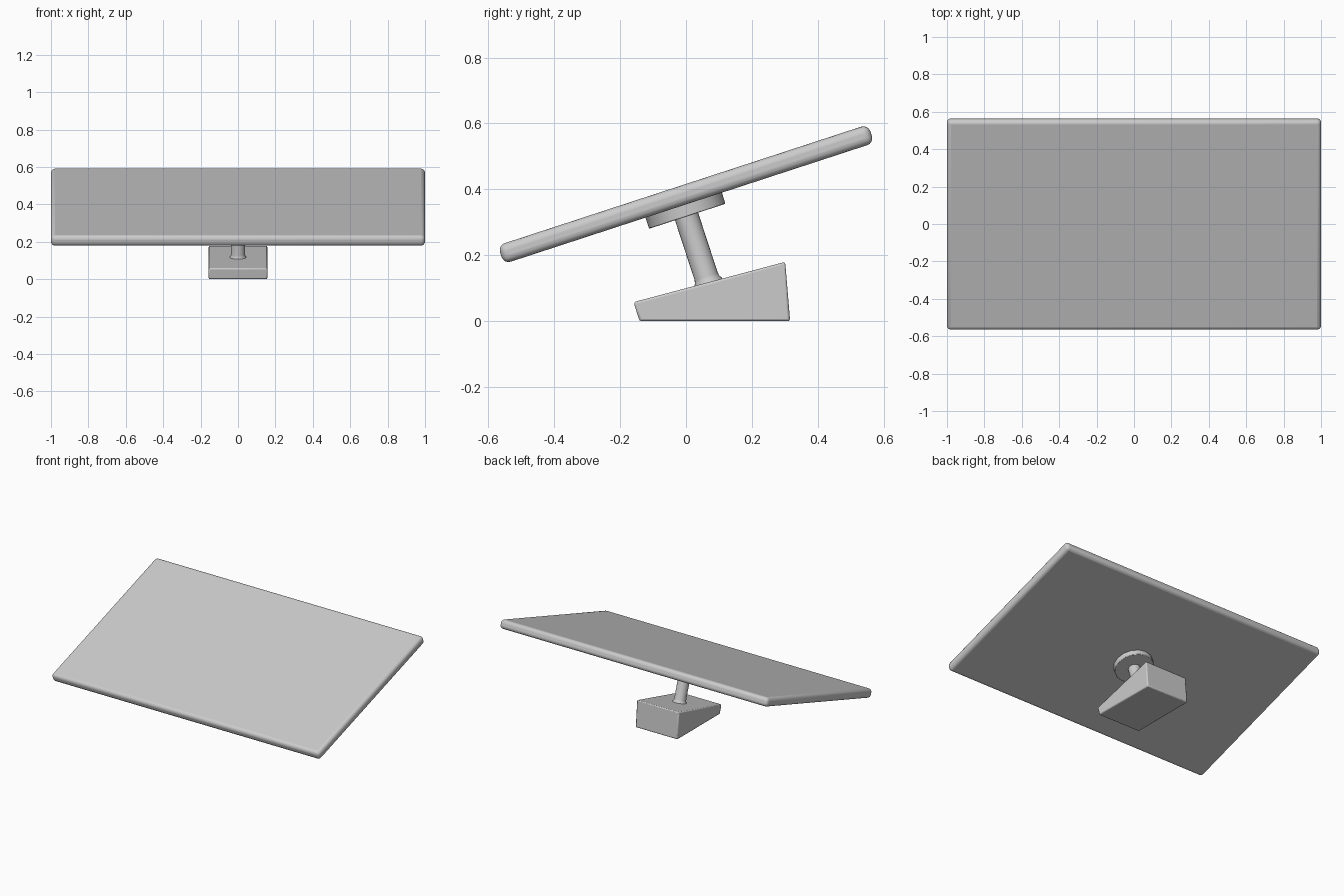
import bpy, bmesh
from math import radians, sin, cos
from mathutils import Matrix, Vector

if "Cube" in bpy.data.objects:
    bpy.data.objects.remove(bpy.data.objects["Cube"])

TILT = radians(18.1)
ROT = Matrix.Rotation(TILT, 4, 'X')
NORMAL = Vector((0, -sin(TILT), cos(TILT)))


def make(name, bm, bevel=0, segments=2):
    bmesh.ops.recalc_face_normals(bm, faces=bm.faces)
    me = bpy.data.meshes.new(name)
    bm.to_mesh(me)
    bm.free()
    ob = bpy.data.objects.new(name, me)
    bpy.context.collection.objects.link(ob)
    if bevel:
        mod = ob.modifiers.new("Bevel", 'BEVEL')
        mod.width = bevel
        mod.segments = segments
        mod.limit_method = 'ANGLE'
    bpy.ops.object.select_all(action='DESELECT')
    ob.select_set(True)
    bpy.context.view_layer.objects.active = ob
    bpy.ops.object.shade_smooth_by_angle(angle=radians(35))
    return ob


def turned(name, profile, origin, sides, bevel=0):
    """Closed solid of revolution: (radius, height) rings along the tilted axis."""
    bm = bmesh.new()
    rings = []
    for r, h in profile:
        ring = bmesh.ops.create_circle(bm, segments=sides, radius=r,
                                       matrix=Matrix.Translation((0, 0, h)))["verts"]
        rings.append(ring)
    for a, b in zip(rings, rings[1:]):
        for i in range(sides):
            j = (i + 1) % sides
            bm.faces.new((a[i], a[j], b[j], b[i]))
    bm.faces.new(rings[0])
    bm.faces.new(rings[-1])
    ob = make(name, bm, bevel)
    ob.matrix_world = Matrix.Translation(origin) @ ROT
    return ob


# Tilted screen slab with rounded edges
bm = bmesh.new()
bmesh.ops.create_cube(bm, size=1, matrix=Matrix.Diagonal((2, 1.182, 0.059, 1)))
screen = make("screen_panel", bm, 0.022, 4)
center = Vector((0, 0, 0.3855))
screen.matrix_world = Matrix.Translation(center) @ ROT

# Round mounting plate under the screen
turned("mount_plate", [(0.122, 0), (0.122, 0.05)], Vector((0, 0.004, 0.3185)), 16, 0.003)

# Stem with a small flare where it meets the base
turned("stem", [(0.05, -0.03), (0.044, 0.004), (0.039, 0.012), (0.037, 0.022), (0.037, 0.22)],
       Vector((0, 0.068, 0.115)), 24)

# Wedge shaped base, profile extruded across x
bm = bmesh.new()
profile = [(-0.159, 0.058), (-0.141, 0), (0.316, 0), (0.301, 0.18)]
face = bm.faces.new([bm.verts.new((-0.157, y, z)) for y, z in profile])
ext = bmesh.ops.extrude_face_region(bm, geom=[face])["geom"]
bmesh.ops.translate(bm, vec=(0.314, 0, 0),
                    verts=[v for v in ext if isinstance(v, bmesh.types.BMVert)])
make("wedge_base", bm, 0.007, 2)
